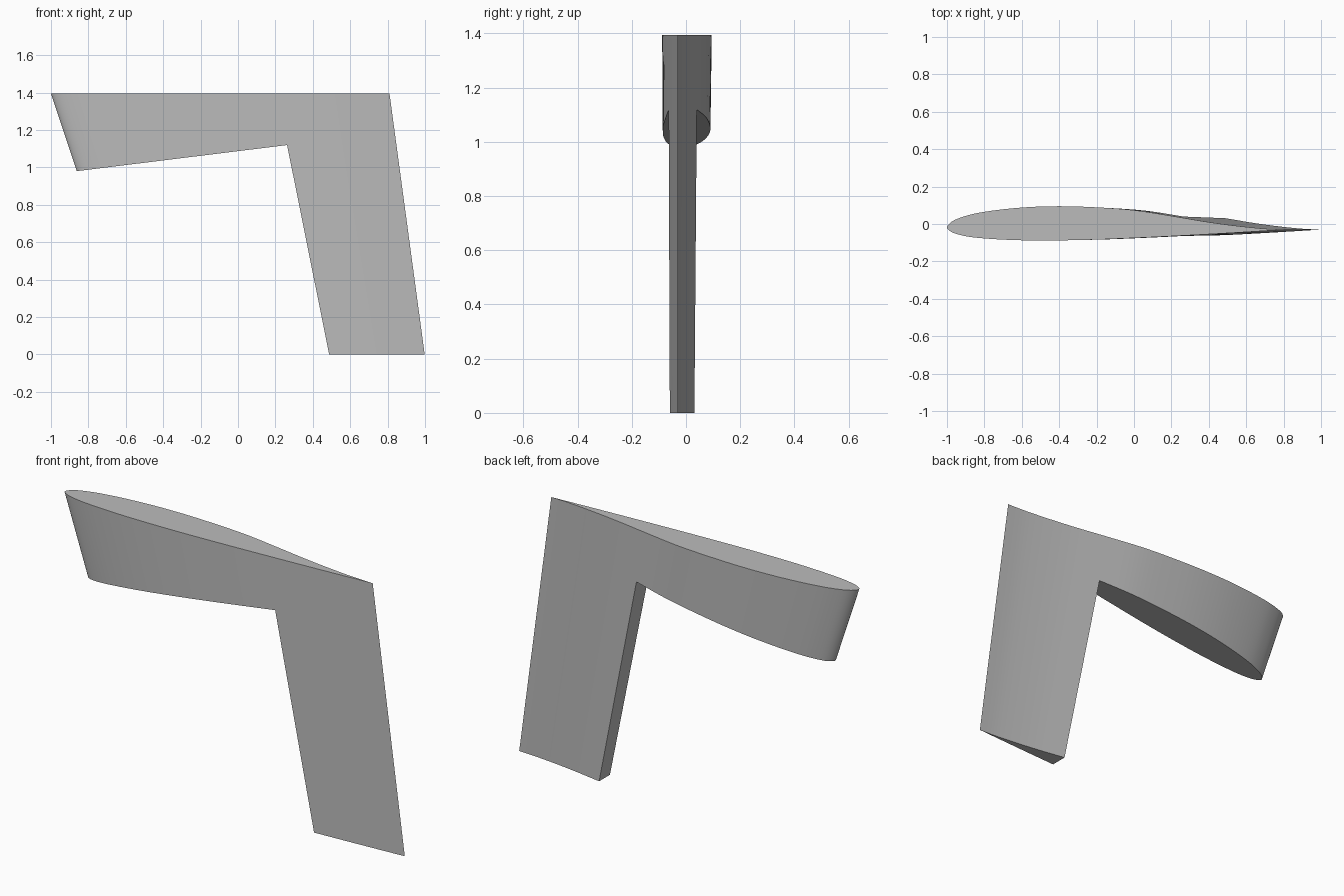
import bpy, bmesh, math
from mathutils import Vector

cube = bpy.data.objects.get("Cube")
if cube:
    bpy.data.objects.remove(cube, do_unlink=True)

HEIGHT, TAIL_X, TAIL_Y = 1.395, 0.81, -0.03
TIP_SCALE, TIP_TAIL_X = 0.847, 0.998
STEP_X = 0.207          # place on the section where the leg begins

# Foil section at the top: back side tail to nose, then front side nose to tail
back = [(0.81, -0.03), (0.7, -0.025), (0.55, -0.01), (0.4, 0.01), (STEP_X, 0.042),
        (0, 0.074), (-0.2, 0.089), (-0.4, 0.095), (-0.6, 0.088), (-0.8, 0.065),
        (-0.9, 0.043), (-0.975, 0.012)]
front = [(-1, -0.02), (-0.975, -0.043), (-0.9, -0.065), (-0.8, -0.077), (-0.6, -0.087),
         (-0.3, -0.086), (0, -0.075), (STEP_X, -0.065), (0.5, -0.049), (0.81, -0.03)]


def smooth_path(points, steps=4):
    """Rounded path through the points, keeping each of them."""
    p = [Vector(q) for q in points]
    p = [p[0]] + p + [p[-1]]
    out = []
    for a, b, c, d in zip(p, p[1:], p[2:], p[3:]):
        # centripetal knots keep the tight nose free of overshoot
        ga, gb, gc = (max((v - u).length, 0.02) ** 0.5 for u, v in ((a, b), (b, c), (c, d)))
        m1 = (c - b) + gb * ((b - a) / ga - (c - a) / (ga + gb))
        m2 = (c - b) + gb * ((d - c) / gc - (d - b) / (gb + gc))
        for i in range(steps):
            t = i / steps
            out.append(b + m1 * t + (3 * (c - b) - 2 * m1 - m2) * t ** 2
                       + (2 * (b - c) + m1 + m2) * t ** 3)
    return out      # closes back onto the tail point


section = smooth_path(back + front)
bm = bmesh.new()
columns = []
slope = 0.14 / 1.13
for q in section:
    top = Vector((q.x, q.y, HEIGHT))
    tip = Vector((TIP_TAIL_X + (q.x - TAIL_X) * TIP_SCALE,
                  TAIL_Y + (q.y - TAIL_Y) * TIP_SCALE, 0))
    # the slanted underside of the head crosses this straight line of the foil
    s = (HEIGHT - 0.98 - slope * (q.x + 0.86)) / (HEIGHT + slope * (tip.x - top.x))
    levels = [top, top.lerp(tip, s)]
    if q.x > STEP_X - 0.0001:
        levels.append(tip)
    columns.append([bm.verts.new(v) for v in levels])

# Side skin
for i, a in enumerate(columns):
    b = columns[(i + 1) % len(columns)]
    for k in range(min(len(a), len(b)) - 1):
        f = bm.faces.new((a[k], a[k + 1], b[k + 1], b[k]))
        f.smooth = True

# Flat top, head underside, leg foot and the leg's leading wall
leg = [c for c in columns if len(c) == 3]
steps = [i for i, c in enumerate(columns) if abs(section[i].x - STEP_X) < 0.0001]
first, last = steps[0], steps[-1]
bm.faces.new([c[0] for c in columns])
bm.faces.new([c[1] for c in columns[first:last + 1]])
bm.faces.new([c[2] for c in leg])
a, b = columns[first], columns[last]
bm.faces.new((a[1], a[2], b[2], b[1]))
bmesh.ops.recalc_face_normals(bm, faces=bm.faces)

mesh = bpy.data.meshes.new("foil_fin")
bm.to_mesh(mesh)
bm.free()
fin = bpy.data.objects.new("foil_fin", mesh)
bpy.context.collection.objects.link(fin)

# Plain grey
grey = bpy.data.materials.new("plain_grey")
grey.use_nodes = True
colour = (0.5, 0.5, 0.5, 1)
grey.diffuse_color = colour
grey.node_tree.nodes["Principled BSDF"].inputs["Base Color"].default_value = colour
mesh.materials.append(grey)

bpy.ops.object.select_all(action="DESELECT")
fin.select_set(True)
bpy.context.view_layer.objects.active = fin
bpy.ops.object.shade_smooth_by_angle(angle=math.radians(30))
